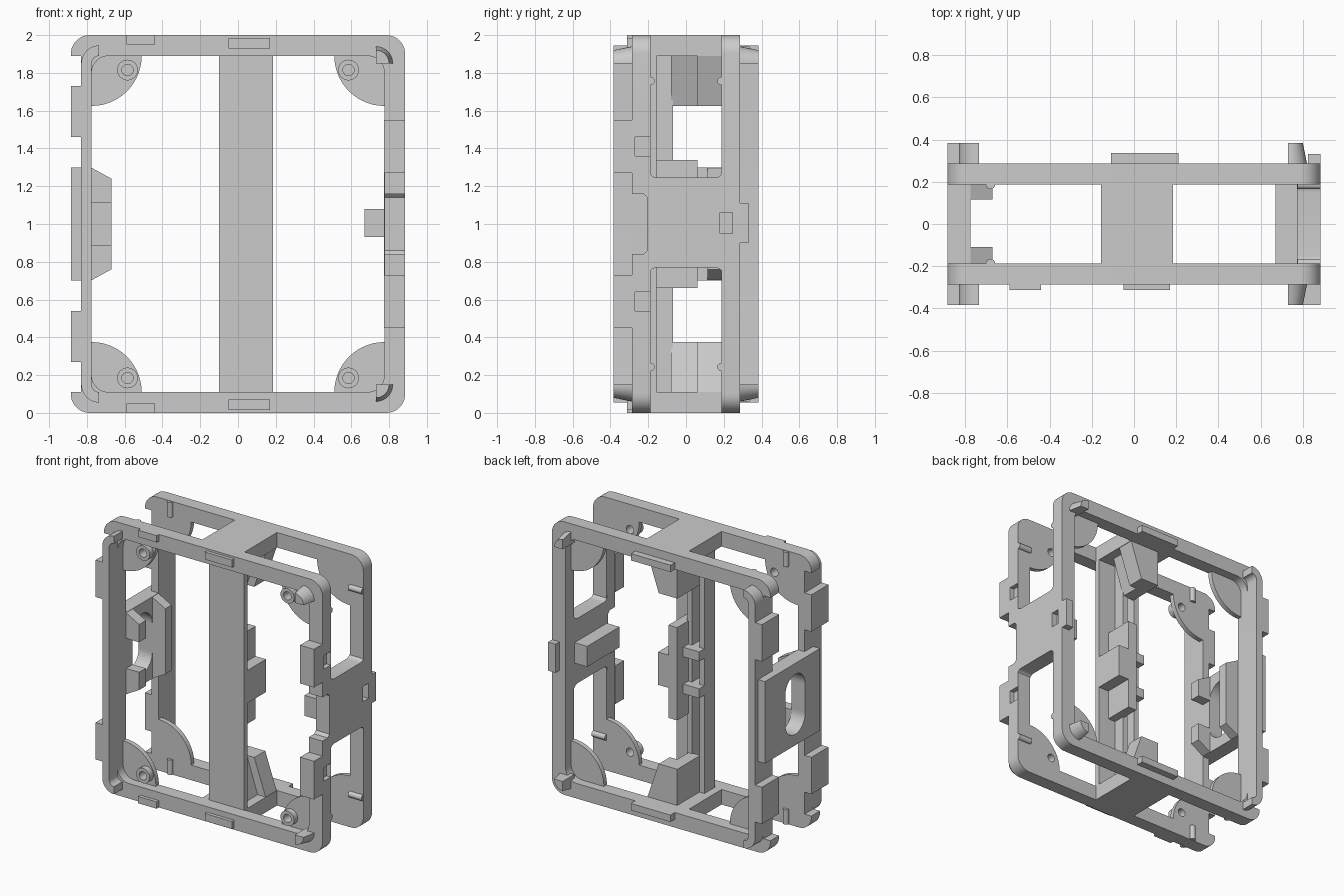
import bpy, bmesh, math
from mathutils import Vector

if "Cube" in bpy.data.objects:
    bpy.data.objects.remove(bpy.data.objects["Cube"])

grey = bpy.data.materials.new("plain grey")
grey.use_nodes = True
colour = (0.6, 0.6, 0.6, 1)
grey.diffuse_color = colour
grey.node_tree.nodes["Principled BSDF"].inputs["Base Color"].default_value = colour

IN, OUT, TIP = 0.187, 0.287, 0.385     # depth levels, inside to outside
W, H = 0.885, 2.0                      # half width and height
X, BAR = 0.775, 0.11                   # window half width, bar thickness


def prism(name, pts, axis, a, b, scale_b=1.0, pivot=(0, 0)):
    """Extrude a flat outline along x or y; the far end may be scaled about a pivot."""
    def place(p, d):
        return Vector((d, p[0], p[1])) if axis == "x" else Vector((p[0], d, p[1]))
    far = [(pivot[0] + (p[0] - pivot[0]) * scale_b,
            pivot[1] + (p[1] - pivot[1]) * scale_b) for p in pts]
    bm = bmesh.new()
    v0 = [bm.verts.new(place(p, a)) for p in pts]
    v1 = [bm.verts.new(place(p, b)) for p in far]
    n = len(pts)
    bm.faces.new(v0)
    bm.faces.new(v1)
    for i in range(n):
        j = (i + 1) % n
        bm.faces.new((v0[i], v0[j], v1[j], v1[i]))
    bmesh.ops.recalc_face_normals(bm, faces=bm.faces)
    me = bpy.data.meshes.new(name)
    bm.to_mesh(me)
    bm.free()
    me.materials.append(grey)
    ob = bpy.data.objects.new(name, me)
    bpy.context.scene.collection.objects.link(ob)
    return ob


def box(name, x0, x1, y0, y1, z0, z1):
    return prism(name, [(x0, z0), (x1, z0), (x1, z1), (x0, z1)], "y", y0, y1)


def arc(cx, cz, r, start, end, n=10):
    return [(cx + r * math.cos(math.radians(start + (end - start) * i / n)),
             cz + r * math.sin(math.radians(start + (end - start) * i / n)))
            for i in range(n + 1)]


def rounded(x0, x1, z0, z1, r):
    return (arc(x1 - r, z1 - r, r, 0, 90) + arc(x0 + r, z1 - r, r, 90, 180)
            + arc(x0 + r, z0 + r, r, 180, 270) + arc(x1 - r, z0 + r, r, 270, 360))


def circle(cx, cz, r):
    return arc(cx, cz, r, 0, 345, 23)


def cut(ob, *cutters):
    for c in cutters:
        c.hide_render = True
        c.hide_set(True)
        c.display_type = "WIRE"
        m = ob.modifiers.new("cut", "BOOLEAN")
        m.operation, m.solver, m.object = "DIFFERENCE", "EXACT", c


def flip(pts, up):
    return pts if up else [(p[0], H - p[1]) for p in pts]


def span(z0, z1, up):
    return (z0, z1) if up else (H - z1, H - z0)


def pin(name, location, rotation):
    bpy.ops.mesh.primitive_cylinder_add(vertices=16, radius=0.022, depth=0.108,
                                        location=location, rotation=rotation)
    bpy.context.object.name = name
    bpy.context.object.data.materials.append(grey)


mid_notch = prism("notch_cutter", [(-0.5, 0.84), (-0.225, 0.84), (-0.205, 0.86),
                                   (-0.205, 1.14), (-0.225, 1.16), (-0.5, 1.16)], "x", 0.6, 1)
small_slots = [box("slot_cutter", 0.85, 1, -0.27, -0.19, *span(1.36, 1.46, u)) for u in (0, 1)]
back_slot = box("back_slot_cutter", 0.84, 1, 0.18, 0.245, 0.95, 1.06)

# Front and back frames
for side, label in ((-1, "front"), (1, "back")):
    ya, yb, yc = side * IN, side * OUT, side * TIP
    frame = prism(label + "_frame", rounded(-W, W, 0, H, 0.1), "y", ya, yb)
    cut(frame,
        prism("window_cutter", rounded(-X, X, BAR, H - BAR, 0.09), "y", ya - side * 0.1, yb + side * 0.1),
        box("rail_cutter", -1, -0.83, side * 0.1, side * 0.5, BAR, H - BAR))
    if side < 0:
        cut(frame, mid_notch, *small_slots)
    else:
        cut(frame, back_slot)

    # Raised rail with curled ends
    rail = (arc(-0.735, 1.85, 0.095, 90, 180) + arc(-0.735, 0.15, 0.095, 180, 270)
            + arc(-0.735, 0.15, 0.04, 270, 180) + arc(-0.735, 1.85, 0.04, 180, 90))
    prism(label + "_rail", rail, "y", ya, yc)

    for up in (0, 1):
        end = "upper" if up else "lower"
        box(f"{label}_{end}_rail_tab", -W, -0.82, ya, yc, *span(1.46, 1.73, up))

        # Tapered corner knob
        knob = flip([(0.73, 1.85)] + arc(0.73, 1.85, 0.097, 0, 90), up)
        prism(f"{label}_{end}_knob", knob, "y", side * 0.25, yc, 0.72, knob[0])

        # Quarter-round corner pads, with hollow standoffs on the front
        for sx in (-1, 1):
            name = f"{label}_{end}_{'left' if sx > 0 else 'right'}"
            quarter = [(0.79, 1.9)] + arc(X, 1.89, 0.265, 180, 270, 14)
            pts = flip([(sx * px, pz) for px, pz in quarter], up)
            pad = prism(name + "_pad", pts, "y", ya, side * 0.222)
            if side < 0:
                pz = 1.815 if up else 0.185
                post = prism(name + "_standoff", circle(sx * 0.585, pz, 0.055), "y", -0.2, -0.265)
                hole = prism("screw_hole_cutter", circle(sx * 0.585, pz, 0.03), "y", -0.1, -0.4)
                cut(post, hole)
                cut(pad, hole)

        # Locating pins, upright on the right and level on the left
        pin(f"{label}_{end}_upright_pin", (-0.68, ya, 1.943 if up else 0.057), (0, 0, 0))
        pin(f"{label}_{end}_level_pin", (0.829, ya, 1.757 if up else 0.243), (0, math.pi / 2, 0))

for up in (0, 1):
    end = "upper" if up else "lower"
    # Stacking tabs on the front, back and left faces
    box(end + "_front_corner_tab", -0.59, -0.44, -0.312, -0.28, *span(1.95, 2.0, up))
    box(end + "_front_centre_tab", -0.05, 0.17, -0.312, -0.28, *span(1.93, 1.985, up))
    box(end + "_back_centre_tab", -0.11, 0.21, 0.28, 0.337, *span(1.89, 1.94, up))
    box(end + "_side_tab", 0.772, W, -TIP, -0.28, *span(1.27, 1.55, up))
    # Straps joining the frames
    box(end + "_strap", -0.157, 0.185, -0.2, 0.2, *span(1.89, 2.0, up))
    # Gussets with a stepped groove
    slope = [(-0.06, 1.9), (0.185, 1.9), (0.09, 1.625), (-0.06, 1.625)]
    prism(end + "_gusset", flip(slope, up), "y", 0.06, IN)
    slope = [(-0.06, 1.9), (0.12, 1.9), (0.03, 1.625), (-0.06, 1.625)]
    prism(end + "_gusset_step", flip(slope, up), "y", -0.08, 0.06)
    # Shelves inside the column
    box(end + "_column_shelf", -0.1, 0.05, -0.17, -0.01, *span(1.1, 1.17, up))

# Side plate joining the frames, with filleted corners
r = 0.045
y = IN + 0.01
plate_pts = (arc(y - r, 1.245 + r, r, 360, 270, 6) + arc(-y + r, 1.245 + r, r, 270, 180, 6)
             + arc(-y + r, 0.77 - r, r, 180, 90, 6) + arc(y - r, 0.77 - r, r, 90, 0, 6))
side_plate = prism("side_plate", plate_pts, "x", 0.772, W)
cut(side_plate, mid_notch, back_slot, *small_slots)
box("side_plate_rib", 0.67, 0.78, -IN, IN, 0.93, 1.08)
box("side_catch", 0.825, W, 0.27, 0.332, 0.9, 1.11)

# Central column with two stiffening walls behind its web
box("column_web", -0.1, 0.185, -0.192, -0.155, 0.1, 1.9)
box("column_left_wall", 0.0, 0.04, -0.16, -0.07, 0.1, 1.9)
box("column_right_wall", -0.1, -0.06, -0.16, -0.07, 0.1, 1.9)
box("column_block", 0.03, 0.1, -0.16, 0.06, 0.66, 1.34)
box("column_boss", 0.03, 0.185, -0.16, 0.06, 0.88, 1.12)

# Outer bracket with an oval opening
oval = prism("oval_cutter", rounded(-0.115, 0.115, 0.78, 1.22, 0.114), "x", -1, -0.7)
outer = box("bracket_plate", -W, -0.83, -OUT, 0.35, 0.7, 1.3)
inner = box("bracket_inner", -0.832, -X, -IN, IN, 0.7, 1.3)
cut(outer, oval)
cut(inner, oval)
arm = [(-0.78, 0.7), (-0.67, 0.76), (-0.67, 1.24), (-0.78, 1.3)]
prism("bracket_back_arm", arm, "y", 0.115, IN)
front_arm = prism("bracket_front_arm", arm, "y", -IN, -0.11)
cut(front_arm, box("arm_gap_cutter", -0.776, -0.6, -0.3, 0, 0.89, 1.11))

# Smooth the rounded surfaces, keep edges crisp
bpy.ops.object.select_all(action="DESELECT")
for ob in bpy.context.scene.objects:
    if ob.type == "MESH" and not ob.hide_render:
        ob.select_set(True)
        bpy.context.view_layer.objects.active = ob
bpy.ops.object.shade_smooth_by_angle(angle=math.radians(30))
